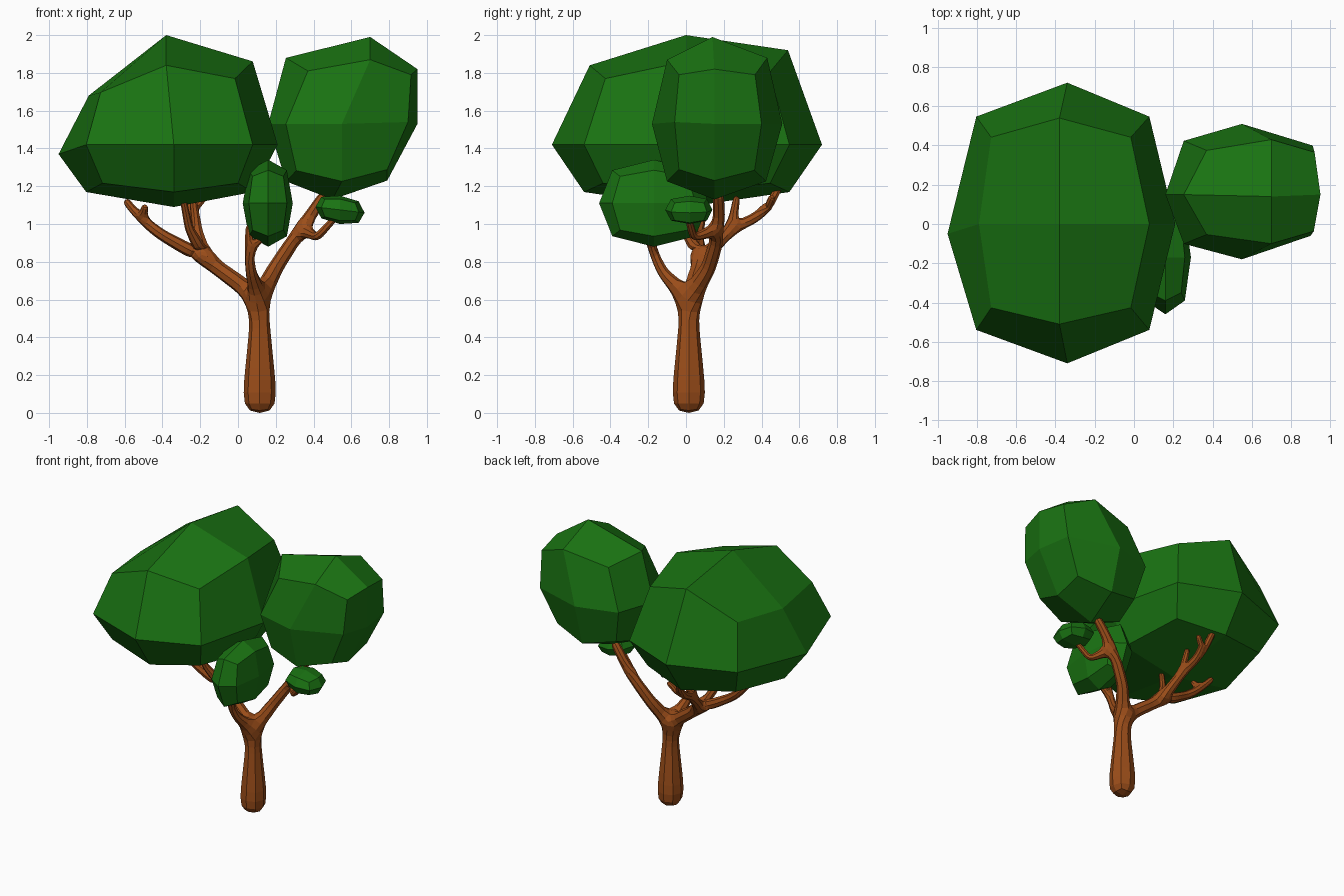
import bpy, bmesh
from mathutils import Vector

if "Cube" in bpy.data.objects:
    bpy.data.objects.remove(bpy.data.objects["Cube"])


def material(name, rgb):
    m = bpy.data.materials.new(name)
    m.diffuse_color = (*rgb, 1)
    m.use_nodes = True
    m.node_tree.nodes["Principled BSDF"].inputs["Base Color"].default_value = m.diffuse_color
    return m


LEAF = material("leaf_green", (0.01, 0.17, 0.006))
BARK = material("bark_brown", (0.33, 0.075, 0.01))


def add_object(name, mesh, mat):
    ob = bpy.data.objects.new(name, mesh)
    bpy.context.collection.objects.link(ob)
    mesh.materials.clear()
    mesh.materials.append(mat)
    return ob


def foliage(name, lo, mid, hi, tweaks={}, shear=0.0):
    """Cube cut 2x2 per face and rounded: lo / mid / hi set its extents, tweaks move single points."""
    mid = Vector(mid)

    def point(key):
        if key in tweaks:
            return Vector(tweaks[key])
        n = sum(abs(k) for k in key)
        if n == 3:   # corners follow the three neighbouring edge points
            near = [point(tuple(0 if a == b else key[a] for a in range(3))) for b in range(3)]
            return mid + (sum(near, Vector()) / 3 - mid) * 1.22
        f = 1.0 if n == 1 else 0.76
        return Vector([mid[a] + f * ((hi[a] - mid[a]) if key[a] > 0 else
                                     (lo[a] - mid[a]) if key[a] < 0 else 0) for a in range(3)])

    bm = bmesh.new()
    bmesh.ops.create_cube(bm, size=2)
    bmesh.ops.subdivide_edges(bm, edges=bm.edges[:], cuts=1, use_grid_fill=True)
    for v in bm.verts:
        p = point(tuple(round(c) for c in v.co))
        p.z += shear * (p.x - mid.x)
        v.co = p
    mesh = bpy.data.meshes.new(name)
    bm.to_mesh(mesh)
    bm.free()
    return add_object(name, mesh, LEAF)


# Foliage clumps
foliage("large_foliage", (-0.95, -0.71, 1.09), (-0.34, 0, 1.42), (0.21, 0.72, 2.0), {
    (0, 0, 1): (-0.38, 0, 2.0), (-1, 0, 1): (-0.79, 0, 1.68), (0, 1, 1): (-0.38, 0.54, 1.92),
    (0, -1, 1): (-0.38, -0.51, 1.84), (-1, 0, 0): (-0.95, -0.05, 1.37)})
foliage("right_foliage", (0.16, -0.18, 1.13), (0.55, 0.15, 1.53), (0.95, 0.51, 1.99), {
    (0, 0, 1): (0.70, 0.14, 1.99), (1, 0, 1): (0.95, 0.15, 1.82), (0, -1, 1): (0.70, -0.10, 1.87),
    (0, 1, 1): (0.70, 0.43, 1.88), (1, 0, -1): (0.79, 0.15, 1.23), (0, 0, -1): (0.50, 0.15, 1.13),
    (1, -1, 0): (0.90, -0.06, 1.54), (1, 1, 0): (0.91, 0.40, 1.53)})
foliage("front_foliage", (0.025, -0.46, 0.88), (0.16, -0.17, 1.11), (0.29, 0.12, 1.34))
foliage("small_foliage", (0.41, -0.11, 1.0), (0.54, 0.02, 1.075), (0.67, 0.14, 1.15), shear=-0.12)

# Trunk and branch skeleton: parent index, x, y, z, radius
NODES = [
    (-1, .115, .015, -.01, .080), (0, .115, .015, .10, .098), (1, .115, .015, .45, .060),
    (2, .11, .015, .60, .062),
    # left limb and its twigs
    (3, .00, .04, .69, .048), (4, -.17, .08, .81, .044), (5, -.40, .06, .94, .032),
    (6, -.51, .08, 1.02, .030), (7, -.60, .10, 1.13, .020), (7, -.49, .02, 1.10, .018),
    # rear limb off the left limb
    (5, -.22, .24, .97, .032), (10, -.25, .42, 1.06, .030), (11, -.28, .50, 1.21, .020),
    (11, -.17, .46, 1.15, .018), (10, -.24, .27, 1.15, .018),
    # right limb with a side twig
    (3, .20, .12, .77, .042), (15, .33, .18, .97, .038), (16, .47, .17, 1.17, .030),
    (16, .42, .04, .93, .024), (18, .52, .01, 1.04, .018),
    # front limb with a fork
    (3, .07, -.12, .74, .032), (20, .055, -.18, .86, .028), (21, .06, -.20, 1.00, .020),
    (21, .14, -.19, .94, .018),
    # upright twig off the left limb
    (5, -.26, -.01, .98, .024), (24, -.29, -.06, 1.13, .018),
]
skel = bpy.data.meshes.new("tree_skeleton")
skel.from_pydata([n[1:4] for n in NODES], [(n[0], i) for i, n in enumerate(NODES) if n[0] >= 0], [])
tree = add_object("trunk_and_branches", skel, BARK)
skin = tree.modifiers.new("Skin", 'SKIN')
skin.branch_smoothing = 0.3
for n, sv in zip(NODES, skel.skin_vertices[0].data):
    sv.radius = (n[4], n[4])
sub = tree.modifiers.new("Subdivision", 'SUBSURF')
sub.levels = sub.render_levels = 1

# Bake the bark, then settle its foot exactly on the ground
bpy.context.view_layer.update()
baked = bpy.data.meshes.new_from_object(tree.evaluated_get(bpy.context.evaluated_depsgraph_get()))
tree.modifiers.clear()
tree.data = baked
baked.materials.clear()
baked.materials.append(BARK)
low = min(v.co.z for v in baked.vertices)
for v in baked.vertices:
    v.co.z -= low * max(0.0, 1 - (v.co.z - low) / 0.5)
for p in baked.polygons:
    p.use_smooth = False
    p.material_index = 0
